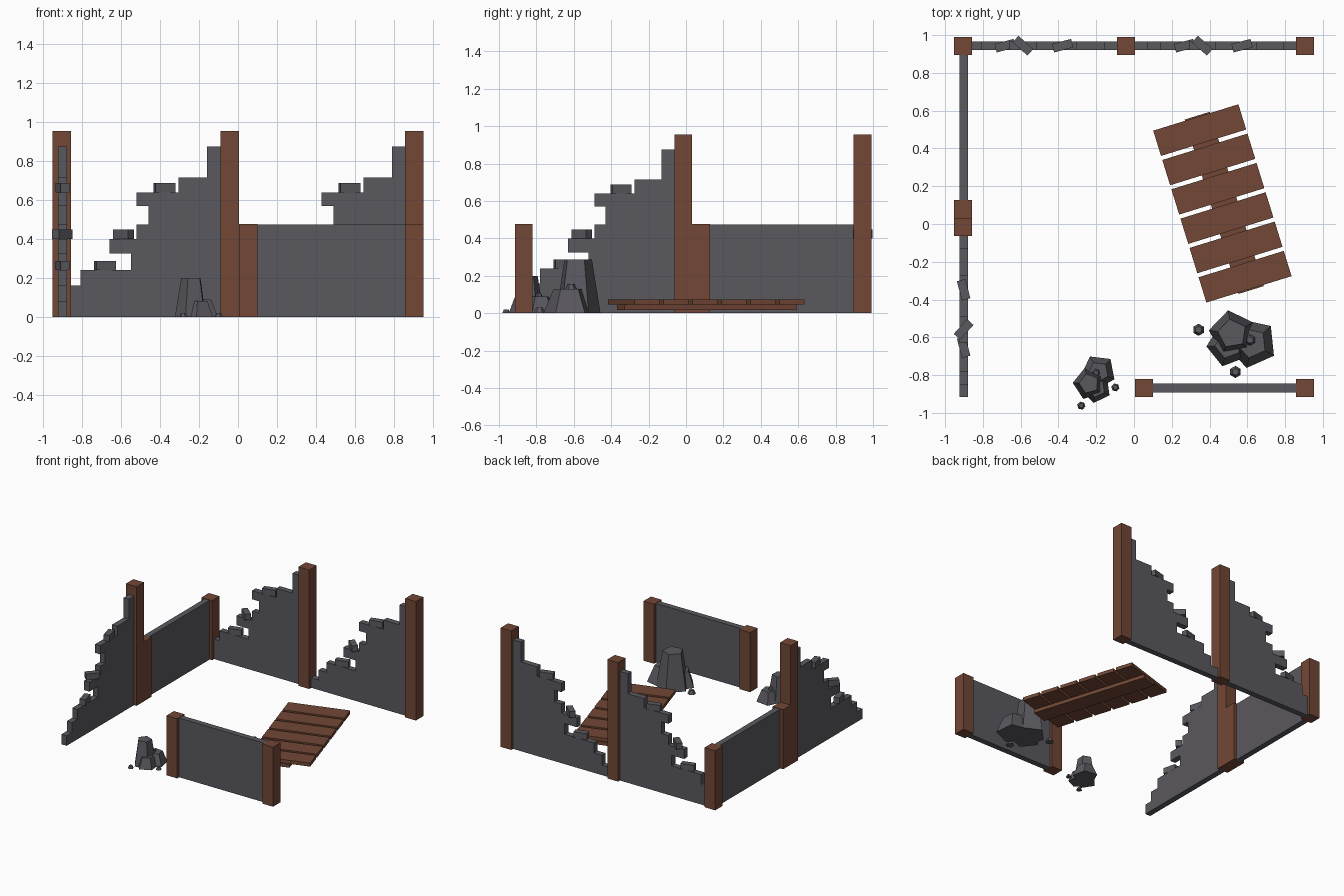
import bpy, bmesh
from math import radians, cos, sin, pi
from mathutils import Matrix, Vector

if "Cube" in bpy.data.objects:
    bpy.data.objects.remove(bpy.data.objects["Cube"])

def material(name, rgb):
    m = bpy.data.materials.new(name)
    m.diffuse_color = (*rgb, 1)
    m.use_nodes = True
    m.node_tree.nodes["Principled BSDF"].inputs["Base Color"].default_value = m.diffuse_color
    return m

WOOD = material("brown wood", (0.168, 0.063, 0.036))
STONE = material("grey stone", (0.102, 0.098, 0.114))

def finish(name, bm, mat, matrix=Matrix()):
    bmesh.ops.recalc_face_normals(bm, faces=bm.faces)
    me = bpy.data.meshes.new(name)
    bm.to_mesh(me)
    bm.free()
    me.materials.append(mat)
    ob = bpy.data.objects.new(name, me)
    ob.matrix_world = matrix
    bpy.context.collection.objects.link(ob)
    return ob

def box(name, size, centre, mat, matrix=Matrix(), turn=0):
    bm = bmesh.new()
    bmesh.ops.create_cube(bm, size=1)
    bmesh.ops.scale(bm, vec=size, verts=bm.verts)
    local = Matrix.Translation(centre) @ Matrix.Rotation(radians(turn), 4, 'Z')
    return finish(name, bm, mat, matrix @ local)

def place(x, y, deg=0, scale=1):
    return (Matrix.Translation((x, y, 0)) @ Matrix.Rotation(radians(deg), 4, 'Z')
            @ Matrix.Scale(scale, 4))

# Posts: x, y, height
TALL, LOW, W, T = 0.955, 0.478, 0.095, 0.046
POSTS = [("back_left_post", -0.905, 0.943, LOW), ("back_middle_post", -0.043, 0.943, TALL),
         ("back_right_post", 0.905, 0.943, TALL), ("left_tall_post", -0.905, -0.015, TALL),
         ("left_low_post", -0.905, 0.08, LOW), ("front_left_post", 0.053, -0.868, LOW),
         ("front_right_post", 0.905, -0.868, LOW)]
for name, x, y, h in POSTS:
    box(name, (W, W, h), (x, y, h / 2), WOOD)

# Low intact walls
box("left_low_wall", (T, 0.78, 0.475), (-0.902, 0.51, 0.2375), STONE)
box("front_low_wall", (0.77, T, 0.475), (0.479, -0.868, 0.2375), STONE)

# Ruined walls: stepped outline (distance from the tall post, height), with loose bricks on the steps
OUTLINE = [(-0.02, 0), (-0.02, .875), (.07, .875), (.07, .715), (.215, .715), (.215, .64),
           (.43, .64), (.43, .57), (.37, .57), (.37, .475), (.43, .475), (.43, .40),
           (.57, .40), (.57, .325), (.46, .325), (.46, .24), (.72, .24), (.72, .16),
           (.79, .16), (.79, .08), (.857, .08), (.857, 0)]
BRICKS = [(0.288, 0.64, 15), (0.498, 0.40, -42), (0.592, 0.24, 15)]

def ruined_wall(name, matrix):
    bm = bmesh.new()
    face = bm.faces.new([bm.verts.new((-s, -T / 2, z)) for s, z in OUTLINE])
    ext = bmesh.ops.extrude_face_region(bm, geom=[face])
    bmesh.ops.translate(bm, vec=(0, T, 0),
                        verts=[v for v in ext["geom"] if isinstance(v, bmesh.types.BMVert)])
    finish(name, bm, STONE, matrix)
    for i, (s, z, turn) in enumerate(BRICKS):
        box(f"{name}_loose_brick_{i + 1}", (0.105, 0.046, 0.048), (-s, 0, z + 0.024),
            STONE, matrix, turn)

ruined_wall("back_left_ruined_wall", place(-0.09, 0.944))
ruined_wall("back_right_ruined_wall", place(0.86, 0.944))
ruined_wall("left_ruined_wall", place(-0.902, -0.06, 90))

# Fallen floor: six planks on one beam
floor = place(0.468, 0.109, 17.2)
for i in range(6):
    box(f"floor_plank_{i + 1}", (0.472, 0.14, 0.028), (0, (i - 2.5) * 0.1625, 0.06), WOOD, floor)
box("floor_beam", (0.14, 0.966, 0.028), (0.01, 0, 0.032), WOOD, floor)

# Rubble: tapered rocks and small pebbles
def rock(name, x, y, r1, r2, h, phase, matrix, sides=5, z=0):
    bm = bmesh.new()
    rings = [[bm.verts.new((x + r * cos(radians(phase) + 2 * pi * k / sides),
                            y + r * sin(radians(phase) + 2 * pi * k / sides), z + zz))
              for k in range(sides)] for r, zz in ((r1, 0), (r2, h))]
    bm.faces.new(rings[0])
    bm.faces.new(rings[1])
    for k in range(sides):
        n = (k + 1) % sides
        bm.faces.new((rings[0][k], rings[0][n], rings[1][n], rings[1][k]))
    finish(name, bm, STONE, matrix)

def rubble(name, matrix):
    rock(name + "_tall_rock", 0, 0, 0.125, 0.078, 0.288, 28, matrix)
    rock(name + "_wide_rock", 0.104, -0.05, 0.135, 0.08, 0.13, -30, matrix)
    rock(name + "_low_rock", -0.022, -0.062, 0.115, 0.07, 0.12, 183, matrix)
    for i, (x, y, z) in enumerate([(0.094, -0.034, 0.125), (-0.178, 0.02, 0), (0.017, -0.203, 0)]):
        rock(f"{name}_pebble_{i + 1}", x, y, 0.032, 0.018, 0.03, 30, matrix, 6, z)

rubble("large_rubble", place(0.52, -0.58))
rubble("small_rubble", place(-0.238, -0.845, 77, 0.69))
